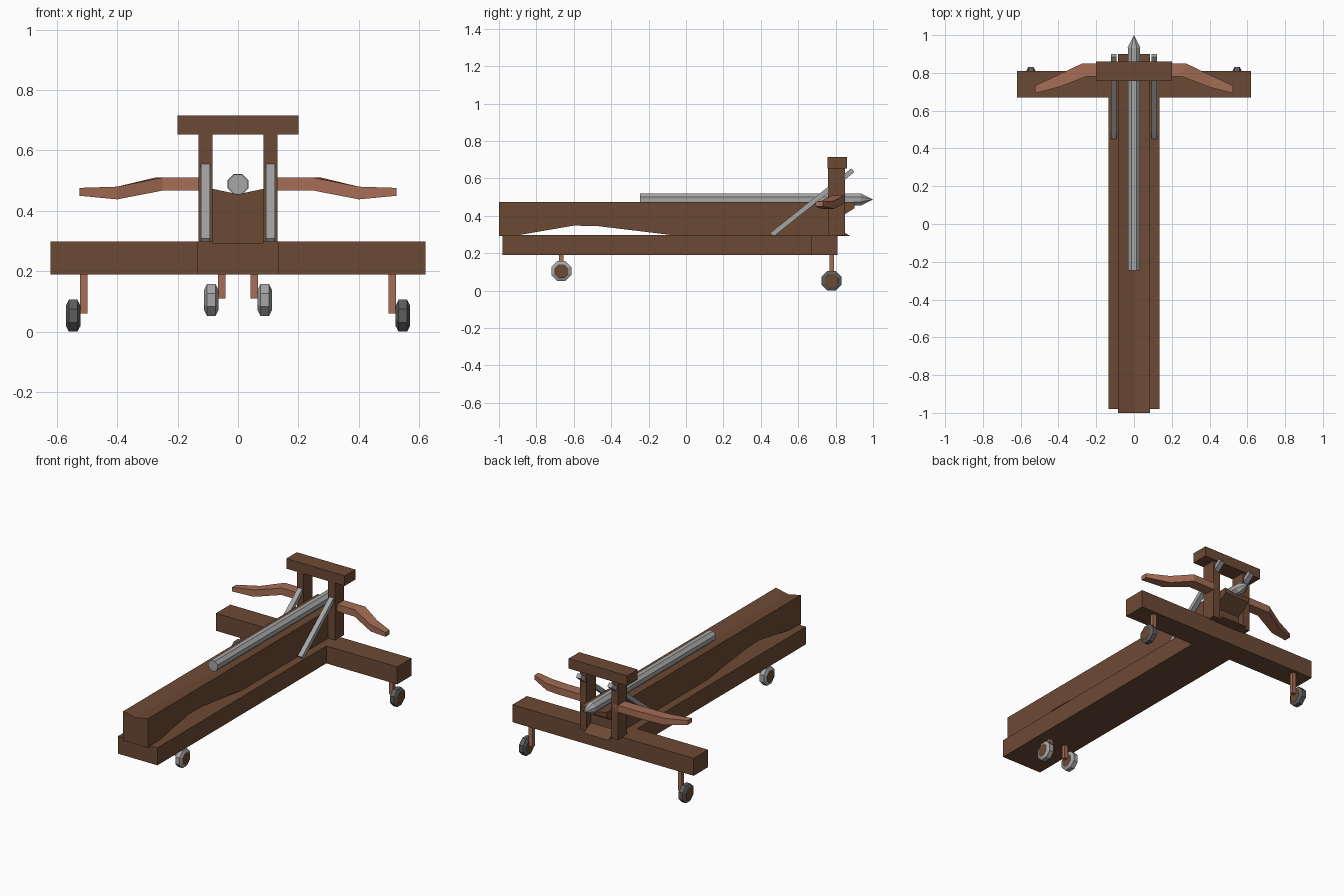
import bpy, bmesh, math
from mathutils import Vector

if "Cube" in bpy.data.objects:
    bpy.data.objects.remove(bpy.data.objects["Cube"])


def material(name, rgb):
    m = bpy.data.materials.new(name)
    m.diffuse_color = (*rgb, 1)
    m.use_nodes = True
    m.node_tree.nodes["Principled BSDF"].inputs["Base Color"].default_value = m.diffuse_color
    return m


WOOD = material("dark wood", (0.152, 0.068, 0.035))
RED = material("reddish wood", (0.38, 0.155, 0.092))
STEEL = material("steel grey", (0.38, 0.38, 0.38))
DARK = material("dark grey", (0.11, 0.11, 0.11))


def make(name, verts, faces, *mats):
    me = bpy.data.meshes.new(name)
    me.from_pydata(verts, [], faces)
    bm = bmesh.new()
    bm.from_mesh(me)
    bmesh.ops.recalc_face_normals(bm, faces=bm.faces)
    bm.to_mesh(me)
    bm.free()
    ob = bpy.data.objects.new(name, me)
    bpy.context.collection.objects.link(ob)
    for m in mats:
        me.materials.append(m)
    return ob


def loft(name, rings, *mats):
    """Skin a list of equal-length closed rings and cap both ends."""
    n, k = len(rings[0]), len(rings)
    verts = [p for r in rings for p in r]
    faces = [(i * n + j, i * n + (j + 1) % n, (i + 1) * n + (j + 1) % n, (i + 1) * n + j)
             for i in range(k - 1) for j in range(n)]
    faces += [tuple(range(n)), tuple((k - 1) * n + j for j in range(n))]
    return make(name, verts, faces, *mats)


def box(name, x0, x1, y0, y1, z0, z1, mat):
    ring = [(x0, y0), (x1, y0), (x1, y1), (x0, y1)]
    return loft(name, [[(x, y, z) for x, y in ring] for z in (z0, z1)], mat)


def octagon(r):
    """Flat-topped octagon with apothem r."""
    R = r / math.cos(math.pi / 8)
    return [(R * math.cos((i + .5) * math.pi / 4), R * math.sin((i + .5) * math.pi / 4))
            for i in range(8)]


# T-shaped base
tee = [(-.135, -.98), (.135, -.98), (.135, .67), (.62, .67), (.62, .81),
       (-.62, .81), (-.62, .67), (-.135, .67)]
loft("base", [[(x, y, z) for x, y in tee] for z in (.19, .298)], WOOD)

# Stock: side profile with a carved underside, hollowed nose and shallow top groove
side = [(-1, .292), (-.89, .298), (-.6, .348), (-.47, .345), (-.08, .298), (.0, .292),
        (.88, .292), (.81, .33), (.81, .385), (.9, .44), (.9, .473), (-1, .473)]
loft("stock", [[(x, y, z - (.018 if x == 0 and z > .46 else 0)) for y, z in side]
               for x in (-.085, 0, .085)], WOOD)

# Bolt shaft and pointed head
loft("bolt_shaft", [[(a, y, .488 + b) for a, b in octagon(.032)] for y in (-.245, .935)], STEEL)
head = [(a, .932, .488 + b) for a, b in octagon(.034)] + [(0, 1, .488)]
make("bolt_head", head, [(i, (i + 1) % 8, 8) for i in range(8)] + [tuple(range(8))], STEEL)

# Frame top bar
box("top_bar", -.2, .2, .757, .86, .653, .715, WOOD)


def wheel(name, x0, x1, y, z, r, tyre):
    w, s = x1 - x0, 1 if x1 > x0 else -1
    sections = [(x0, r * .66), (x0 + s * .001, r * .68), (x0 + w * .2, r),
                (x1 - w * .2, r), (x1 - s * .001, r * .68), (x1, r * .66)]
    ob = loft(name, [[(x, y + a, z + b) for a, b in octagon(q)] for x, q in sections],
              tyre, WOOD)
    for p in ob.data.polygons:          # hub discs
        if len(p.vertices) == 8:
            p.material_index = 1


for s, tag in ((-1, "left"), (1, "right")):
    # Upright posts
    box("post_" + tag, s * .084, s * .13, .76, .85, .295, .655, WOOD)

    # Diagonal metal braces
    a, b = Vector((0, .459, .299)), Vector((0, .892, .644))
    n = Vector((0, -(b - a).z, (b - a).y)).normalized() * .013
    rect = [a - n, b - n, b + n, a + n]
    loft("brace_" + tag, [[(s * x, p.y, p.z) for p in rect] for x in (.092, .122)], STEEL)

    # Curved bow limbs: front x, back x, front y, back y, bottom z, top z
    sections = [(.1, .1, .782, .85, .467, .51), (.25, .275, .782, .85, .467, .51),
                (.4, .4, .724, .79, .438, .48), (.525, .525, .692, .732, .45, .476)]
    loft("bow_limb_" + tag,
         [[(s * xf, yf, z0), (s * xb, yb, z0), (s * xb, yb, z1), (s * xf, yf, z1)]
          for xf, xb, yf, yb, z0, z1 in sections], RED)

    # Legs and wheels
    box("front_leg_" + tag, s * .498, s * .523, .766, .79, .06, .192, RED)
    wheel("front_wheel_" + tag, s * .522, s * .569, .778, .053, .053, DARK)
    box("rear_leg_" + tag, s * .042, s * .067, -.678, -.654, .11, .192, RED)
    wheel("rear_wheel_" + tag, s * .065, s * .112, -.666, .105, .053, STEEL)
